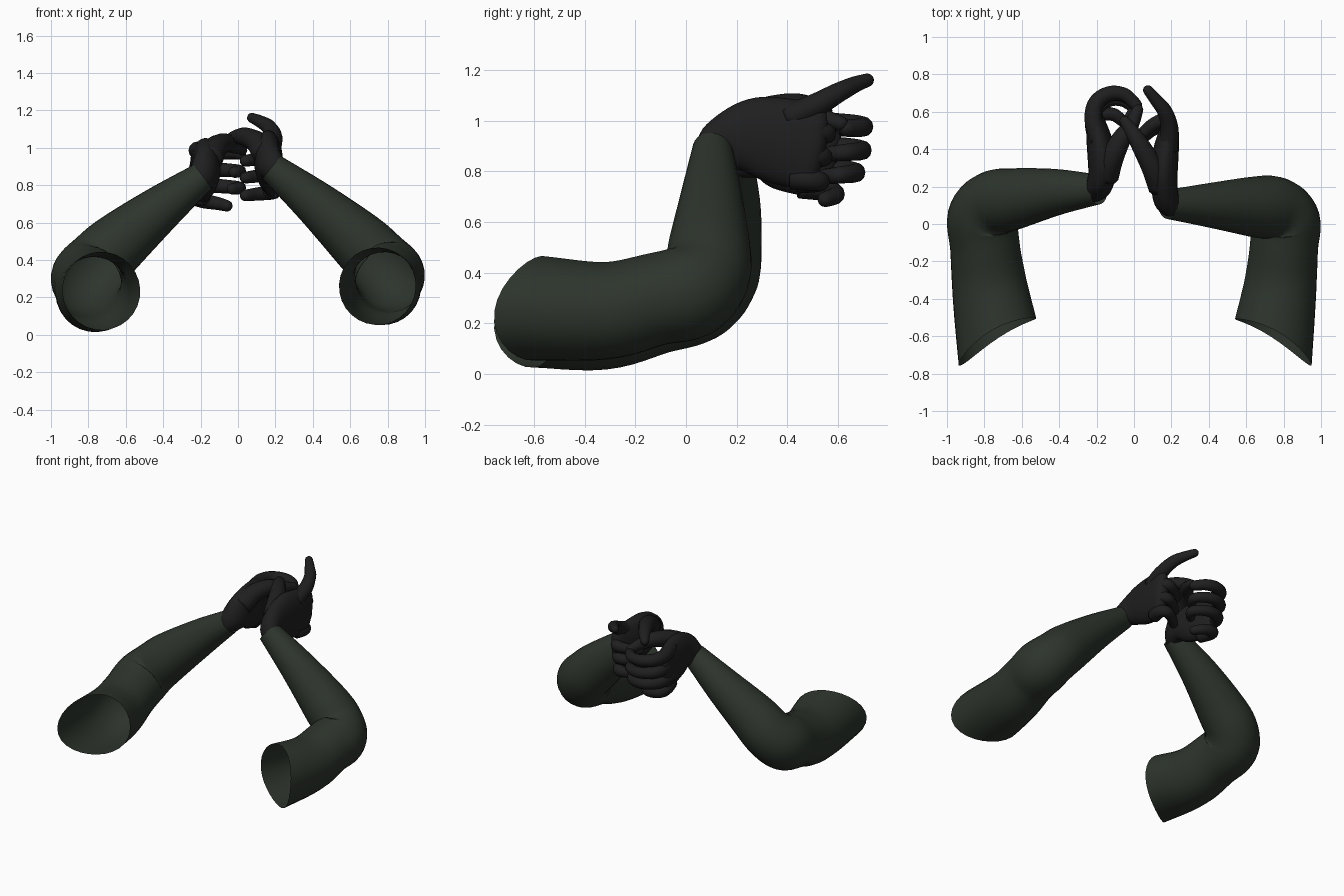
import bpy, math
from mathutils import Vector

cube = bpy.data.objects.get("Cube")
if cube:
    bpy.data.objects.remove(cube)


def material(name, rgb):
    m = bpy.data.materials.new(name)
    m.use_nodes = True
    m.diffuse_color = (*rgb, 1)
    bsdf = m.node_tree.nodes["Principled BSDF"]
    bsdf.inputs["Base Color"].default_value = (*rgb, 1)
    bsdf.inputs["Roughness"].default_value = 0.8
    return m


GREEN = material("dark green cloth", (0.026, 0.035, 0.025))
BLACK = material("black glove", (0.0135, 0.0135, 0.0145))


def spline(keys, steps):
    """Smooth curve through keys of (x, y, z, half width, half depth)."""
    k = [Vector(p) for p in keys]
    k = [k[0] * 2 - k[1]] + k + [k[-1] * 2 - k[-2]]
    out = []
    for a, b, c, d in zip(k, k[1:], k[2:], k[3:]):
        for s in range(steps):
            t = s / steps
            out.append(0.5 * (2 * b + (c - a) * t + (2 * a - 5 * b + 4 * c - d) * t ** 2
                              + (3 * b - a - 3 * c + d) * t ** 3))
    return out + [k[-2]]


def loft(name, keys, mat, up, sides=14, steps=5, capped=True):
    """Sweep an ellipse along the keys; up is the direction of its width."""
    path = spline(keys, steps)
    rings = []
    for i, p in enumerate(path):
        tangent = (path[min(i + 1, len(path) - 1)] - path[max(i - 1, 0)]).to_3d()
        rings.append((p.to_3d(), tangent.normalized(), p[3], p[4]))
    if capped:
        # rounded tip
        c, t, a, b = rings[-1]
        for deg in (30, 55, 75, 87):
            r = math.radians(deg)
            rings.append((c + t * min(a, b) * math.sin(r), t, a * math.cos(r), b * math.cos(r)))
    verts, faces = [], []
    for c, t, a, b in rings:
        u = (up - t * up.dot(t)).normalized()
        v = t.cross(u)
        for s in range(sides):
            ang = math.tau * s / sides
            verts.append(c + u * a * math.cos(ang) + v * b * math.sin(ang))
    for i in range(len(rings) - 1):
        for s in range(sides):
            n = (s + 1) % sides
            faces.append((i * sides + s, i * sides + n, (i + 1) * sides + n, (i + 1) * sides + s))
    if capped:
        faces.append(tuple(range(len(verts) - sides, len(verts))))
        faces.append(tuple(reversed(range(sides))))
    mesh = bpy.data.meshes.new(name)
    mesh.from_pydata(verts, [], faces)
    mesh.materials.append(mat)
    for f in mesh.polygons:
        f.use_smooth = True
    obj = bpy.data.objects.new(name, mesh)
    bpy.context.collection.objects.link(obj)
    return obj


def sleeve(name, keys, side):
    """Bent sleeve with an open, slanted shoulder end."""
    keys = [(*k, k[3]) for k in keys]
    obj = loft(name, keys, GREEN, Vector((side * 0.67, 0, 0.74)), 28, 6, False)
    for v in obj.data.vertices:
        if v.co.y < -0.3:
            # the outer, lower side reaches furthest forward
            c = (abs(v.co.x) - 0.74 - 0.15 * (v.co.z - 0.24)) / 0.2
            v.co.y += (0.015 - 0.09 * c - 0.035 * c * c) * (-0.3 - v.co.y) / 0.3


def finger(name, points, r0, r1):
    n = len(points) - 1
    keys = []
    for i, p in enumerate(points):
        r = r0 + (r1 - r0) * i / n
        keys.append((*p, r, r))
    loft(name, keys, BLACK, Vector((0, 0, 1)), 12, 5)


def curl(name, points, z0, z1, r0=0.047, r1=0.031):
    """Finger bent in plan, with height easing from z0 to z1."""
    n = len(points) - 1
    finger(name, [(x, y, z0 + (z1 - z0) * i / n) for i, (x, y) in enumerate(points)], r0, r1)


Z = Vector((0, 0, 1))

# Sleeves
sleeve("left_sleeve", [
    (0.745, -0.60, 0.26, 0.207), (0.783, -0.32, 0.25, 0.193), (0.802, -0.12, 0.295, 0.183),
    (0.808, 0.01, 0.325, 0.188), (0.75, 0.08, 0.395, 0.174), (0.64, 0.092, 0.505, 0.162),
    (0.42, 0.10, 0.70, 0.122), (0.18, 0.105, 0.895, 0.078)], 1)
sleeve("right_sleeve", [
    (-0.73, -0.60, 0.235, 0.21), (-0.772, -0.33, 0.217, 0.2), (-0.797, -0.12, 0.265, 0.187),
    (-0.808, 0.03, 0.31, 0.19), (-0.75, 0.11, 0.385, 0.176), (-0.64, 0.135, 0.49, 0.164),
    (-0.42, 0.17, 0.67, 0.125), (-0.19, 0.185, 0.845, 0.08)], -1)

# Palms, from wrist to knuckles
loft("left_palm", [
    (0.205, 0.085, 0.87, 0.06, 0.055), (0.175, 0.125, 0.91, 0.09, 0.068),
    (0.162, 0.20, 0.93, 0.13, 0.07), (0.16, 0.29, 0.935, 0.16, 0.074),
    (0.172, 0.40, 0.915, 0.172, 0.068), (0.188, 0.50, 0.895, 0.17, 0.052)], BLACK, Z, 20)
loft("right_palm", [
    (-0.225, 0.165, 0.81, 0.06, 0.055), (-0.19, 0.20, 0.85, 0.09, 0.07),
    (-0.172, 0.26, 0.885, 0.13, 0.073), (-0.17, 0.34, 0.895, 0.157, 0.077),
    (-0.184, 0.44, 0.88, 0.168, 0.07), (-0.207, 0.55, 0.855, 0.165, 0.052)], BLACK, Z, 20)

# Left fingers: index points away, the others bend across
finger("left_index_finger", [(0.18, 0.40, 1.01), (0.19, 0.51, 1.06), (0.165, 0.60, 1.11),
                             (0.12, 0.66, 1.14), (0.075, 0.715, 1.16)], 0.054, 0.027)
bend = [(0.175, 0.43), (0.19, 0.50), (0.165, 0.54), (0.10, 0.515), (0.04, 0.465)]
for label, z0, z1, reach in (("middle", 0.97, 0.93, 0.015), ("ring", 0.875, 0.84, 0.0),
                             ("little", 0.775, 0.745, -0.01)):
    curl(f"left_{label}_finger", [(x, y + reach) for x, y in bend], z0, z1)
finger("left_thumb", [(0.145, 0.20, 0.97), (0.10, 0.30, 1.03), (0.035, 0.42, 1.06),
                      (-0.015, 0.50, 1.055), (-0.05, 0.55, 1.04)], 0.07, 0.028)

# Right fingers: index closes a ring with the thumb, the others curl tightly below it
loop = [(-0.185, 0.44), (-0.218, 0.56), (-0.20, 0.65), (-0.13, 0.697), (-0.05, 0.69), (0.01, 0.635)]
curl("right_index_finger", loop, 0.99, 0.97, 0.05, 0.034)
curl("right_middle_finger", [(x, y - 0.005) for x, y in loop] + [(-0.02, 0.57)], 0.90, 0.87)
curl("right_ring_finger", [(x, y - 0.03) for x, y in loop] + [(-0.03, 0.55)], 0.815, 0.78)
curl("right_little_finger", [(-0.19, 0.45), (-0.212, 0.54), (-0.18, 0.585), (-0.11, 0.585),
                             (-0.06, 0.55)], 0.74, 0.69)
finger("right_thumb", [(-0.155, 0.26, 0.94), (-0.12, 0.35, 1.0), (-0.07, 0.45, 1.025),
                       (-0.015, 0.53, 1.01), (0.02, 0.61, 0.99)], 0.075, 0.03)
